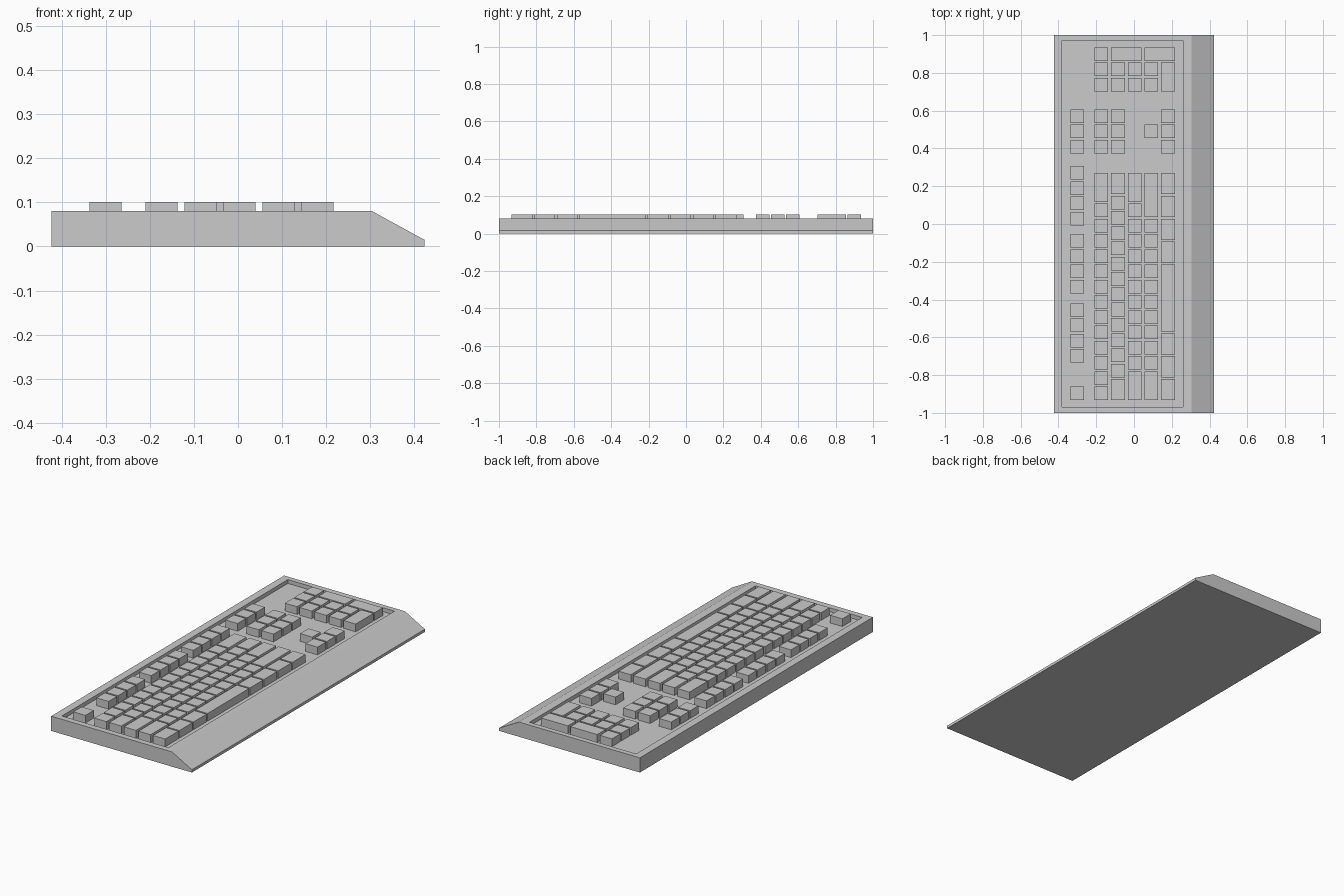
import bpy, bmesh

if "Cube" in bpy.data.objects:
    bpy.data.objects.remove(bpy.data.objects["Cube"])

U = 0.0808       # key pitch along y
GAP = 0.009      # space between keys
KEY_W = 0.073    # key width along x
FLOOR, TOP = 0.059, 0.101
ROWS = [-0.337, -0.21, -0.121, -0.033, 0.055, 0.143]   # left edge of each key row


def finish(bm, name):
    bmesh.ops.recalc_face_normals(bm, faces=bm.faces)
    mesh = bpy.data.meshes.new(name)
    bm.to_mesh(mesh)
    bm.free()
    obj = bpy.data.objects.new(name, mesh)
    bpy.context.collection.objects.link(obj)
    return obj


def add_box(bm, x0, x1, y0, y1, z0, z1):
    for v in bmesh.ops.create_cube(bm, size=1)["verts"]:
        v.co = (x0 if v.co.x < 0 else x1,
                y0 if v.co.y < 0 else y1,
                z0 if v.co.z < 0 else z1)


def add_row(bm, row, y, units, rows=1):
    """Keys side by side along y; each number is a key width in units."""
    x0 = ROWS[row]
    x1 = ROWS[row + rows - 1] + KEY_W
    for u in units:
        add_box(bm, x0, x1, y, y + u * U - GAP, FLOOR, TOP)
        y += u * U


# Case: side profile with sloped palm edge, extruded along y
bm = bmesh.new()
profile = [(-0.423, 0), (0.423, 0), (0.423, 0.015), (0.304, 0.08), (-0.423, 0.08)]
face = bm.faces.new([bm.verts.new((x, -1, z)) for x, z in profile])
ext = bmesh.ops.extrude_face_region(bm, geom=[face])["geom"]
bmesh.ops.translate(bm, vec=(0, 2, 0),
                    verts=[g for g in ext if isinstance(g, bmesh.types.BMVert)])
case = finish(bm, "case")

# Sunken key tray cut into the case top
bm = bmesh.new()
add_box(bm, -0.381, 0.26, -0.968, 0.972, FLOOR, 0.15)
cutter = finish(bm, "tray_cutter")
cutter.hide_render = True
cutter.hide_set(True)
cut = case.modifiers.new("tray", "BOOLEAN")
cut.operation = "DIFFERENCE"
cut.solver = "EXACT"
cut.object = cutter

# Function row
bm = bmesh.new()
for y, count in [(-0.933, 1), (-0.734, 4), (-0.368, 4), (-0.008, 4), (0.374, 3)]:
    add_row(bm, 0, y, [1] * count)
finish(bm, "function_keys")

# Main typing block
bm = bmesh.new()
main = [[1] * 13 + [2],
        [1.5] + [1] * 12 + [1.5],
        [2] + [1] * 11 + [2],
        [2] + [1] * 10 + [3],
        [1.5] * 3 + [4.5] + [1.5] * 4]
for i, units in enumerate(main):
    add_row(bm, i + 1, -0.933, units)
finish(bm, "main_keys")

# Navigation keys and arrows
bm = bmesh.new()
add_row(bm, 1, 0.374, [1] * 3)
add_row(bm, 2, 0.374, [1] * 3)
add_row(bm, 4, 0.374 + U, [1])
add_row(bm, 5, 0.374, [1] * 3)
finish(bm, "navigation_keys")

# Number pad with double-size keys
bm = bmesh.new()
PAD = 0.702
add_row(bm, 1, PAD, [1] * 3)
for row in (2, 3, 4):
    add_row(bm, row, PAD, [1] * 2)
add_row(bm, 5, PAD, [2])
for row in (2, 4):
    add_row(bm, row, PAD + 2 * U, [1], rows=2)
finish(bm, "number_pad_keys")
